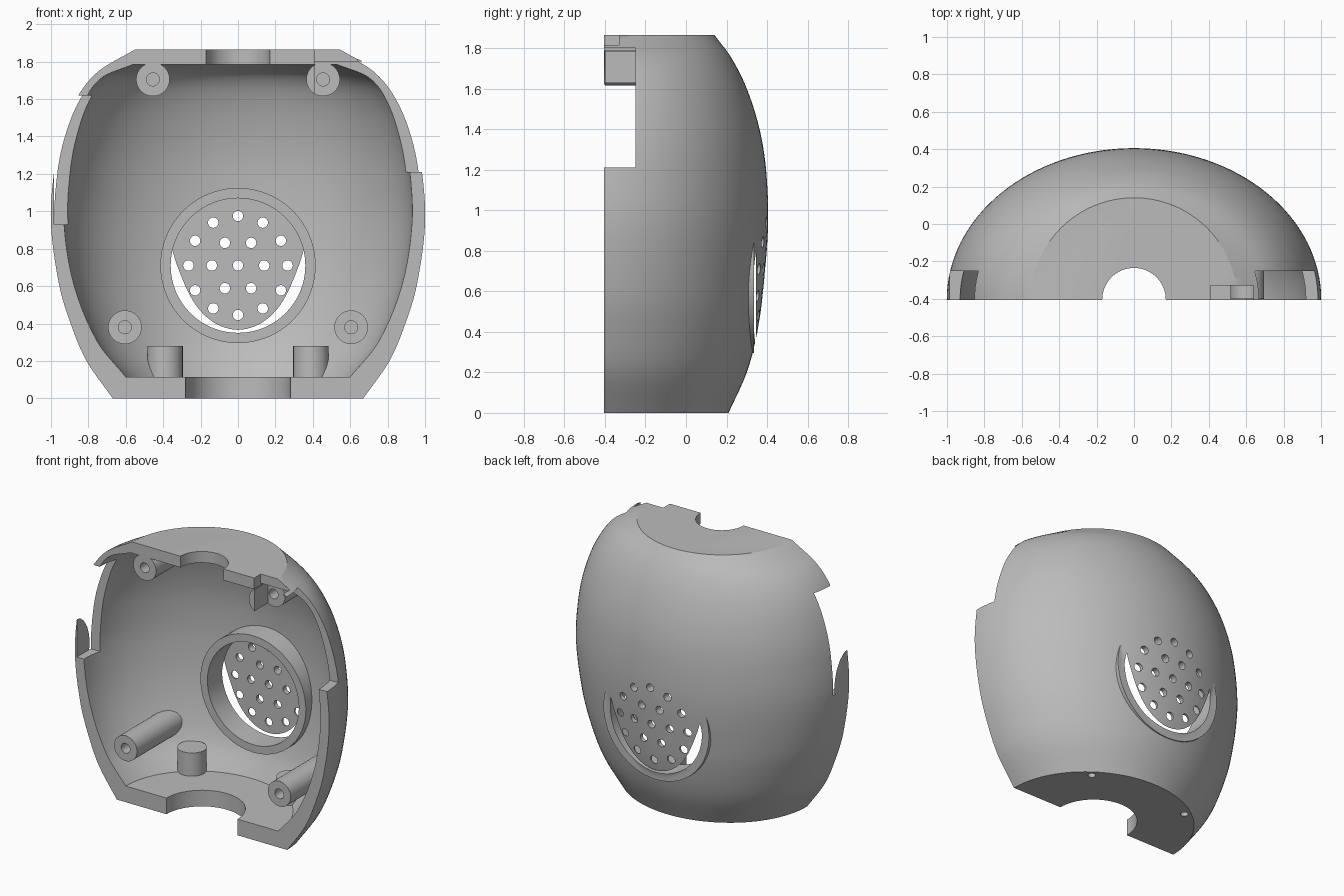
import bpy, bmesh, math
from mathutils import Matrix, Vector

old = bpy.data.objects.get("Cube")
if old:
    bpy.data.objects.remove(old, do_unlink=True)

FRONT = -0.405

grey = bpy.data.materials.new("plain_grey")
grey.use_nodes = True
grey.diffuse_color = (0.5, 0.5, 0.5, 1)
grey.node_tree.nodes["Principled BSDF"].inputs["Base Color"].default_value = (0.5, 0.5, 0.5, 1)


def to_object(name, bm):
    bmesh.ops.recalc_face_normals(bm, faces=bm.faces)
    mesh = bpy.data.meshes.new(name)
    bm.to_mesh(mesh)
    bm.free()
    mesh.materials.append(grey)
    ob = bpy.data.objects.new(name, mesh)
    bpy.context.collection.objects.link(ob)
    return ob


def smooth_rows(rows, steps=5):
    """Hermite interpolation through (z, half width, depth) rows."""
    pts = [Vector(r) for r in rows]
    n = len(pts)

    def slope(i):
        a, b = pts[max(i - 1, 0)], pts[min(i + 1, n - 1)]
        return (b - a) / (b.x - a.x)

    out = []
    for i in range(n - 1):
        p, q = pts[i], pts[i + 1]
        h = q.x - p.x
        for k in range(steps):
            t = k / steps
            s = t * t * (3 - 2 * t)
            out.append(p * (1 - s) + q * s + slope(i) * h * t * (1 - t) ** 2
                       - slope(i + 1) * h * t * t * (1 - t))
    return out + [pts[-1]]


def half_loft(name, rows, extend=0.0, segs=64):
    """Stack of half ellipses with a flat front, optionally extended forward."""
    bm = bmesh.new()
    rings = []
    for z, a, b in smooth_rows(rows):
        ring = [(a * math.cos(math.pi * i / segs),
                 FRONT + b * math.sin(math.pi * i / segs), z) for i in range(segs + 1)]
        if extend:
            ring += [(-a, FRONT - extend, z), (a, FRONT - extend, z)]
        rings.append([bm.verts.new(c) for c in ring])
    for lo, hi in zip(rings, rings[1:]):
        for i in range(len(lo)):
            j = (i + 1) % len(lo)
            bm.faces.new((lo[i], lo[j], hi[j], hi[i]))
    bm.faces.new(rings[0])
    bm.faces.new(rings[-1])
    return to_object(name, bm)


def cylinders(name, centres, radius, start, end, axis="Y", segs=32):
    """Parallel cylinders; each centre is given in the plane across the axis."""
    bm = bmesh.new()
    mid = (start + end) / 2
    for u, v in centres:
        if axis == "Y":
            m = Matrix.Translation((u, mid, v)) @ Matrix.Rotation(math.pi / 2, 4, "X")
        else:
            m = Matrix.Translation((u, v, mid))
        bmesh.ops.create_cone(bm, cap_ends=True, segments=segs, radius1=radius,
                              radius2=radius, depth=end - start, matrix=m)
    return to_object(name, bm)


def box(name, lo, hi):
    lo, hi = Vector(lo), Vector(hi)
    bm = bmesh.new()
    m = Matrix.Translation((lo + hi) / 2) @ Matrix.Diagonal((*(hi - lo), 1))
    bmesh.ops.create_cube(bm, size=1, matrix=m)
    return to_object(name, bm)


def combine(target, tool, operation="DIFFERENCE"):
    mod = target.modifiers.new("combine", "BOOLEAN")
    mod.operation = operation
    mod.solver = "EXACT"
    mod.object = tool
    bpy.context.view_layer.objects.active = target
    bpy.ops.object.modifier_apply(modifier=mod.name)
    bpy.data.objects.remove(tool, do_unlink=True)


# Outer body and hollow interior
shell = half_loft("half_shell", [
    (0, .67, .615), (.2, .81, .705), (.4, .895, .757), (.6, .955, .785),
    (.93, 1, .81), (1.2, .985, .80), (1.4, .945, .768), (1.6, .865, .705),
    (1.75, .745, .63), (1.865, .55, .545)])
cavity = half_loft("cavity", [
    (.115, .60, .56), (.3, .75, .65), (.6, .875, .71), (.93, .93, .735),
    (1.2, .92, .73), (1.4, .885, .70), (1.6, .815, .64), (1.72, .72, .57),
    (1.785, .56, .47)], extend=0.1)

# Screw posts and floor pegs are left standing inside the cavity
posts = [(s * x, z) for s in (-1, 1) for x, z in ((.605, .38), (.455, 1.705))]
pegs = [(-.39, .04), (.39, .04)]
for p in posts:
    combine(cavity, cylinders("post", [p], .09, -.4, .6))
combine(cavity, cylinders("pegs", pegs, .095, .05, .28, "Z"))
combine(shell, cavity)

# Speaker ring, its bore and the grille holes
centre = (0, .71)
combine(shell, cylinders("ring", [centre], .415, .17, .335, segs=64), "UNION")
combine(shell, cylinders("ring_bore", [centre], .36, .05, .345, segs=64))
holes = [centre]
for count, r in ((6, .14), (12, .265)):
    for i in range(count):
        a = math.tau * i / count
        holes.append((r * math.cos(a), centre[1] + r * math.sin(a)))
combine(shell, cylinders("grille_holes", holes, .028, .25, .5, segs=20))

# Screw holes in the posts and pegs
combine(shell, cylinders("post_holes", posts, .035, -.45, -.12, segs=20))
combine(shell, cylinders("peg_holes", pegs, .025, -.05, .2, "Z", segs=20))

# Neck openings in the floor and the top
combine(shell, cylinders("floor_opening", [(0, FRONT)], .28, -.1, .2, "Z", 64))
combine(shell, cylinders("top_opening", [(0, FRONT)], .17, 1.7, 2, "Z", 64))

# Side notches and the top recess
combine(shell, box("left_notch", (.41, -.6, 1.21), (1.2, -.25, 1.8)))
combine(shell, box("right_notch", (-.985, -.6, .93), (-.6, -.25, 1.62)))
combine(shell, box("top_recess", (.41, -.6, 1.79), (.64, -.33, 2)))

# Shading
bpy.ops.object.select_all(action="DESELECT")
shell.select_set(True)
bpy.context.view_layer.objects.active = shell
bpy.ops.object.shade_smooth_by_angle(angle=math.radians(30))
